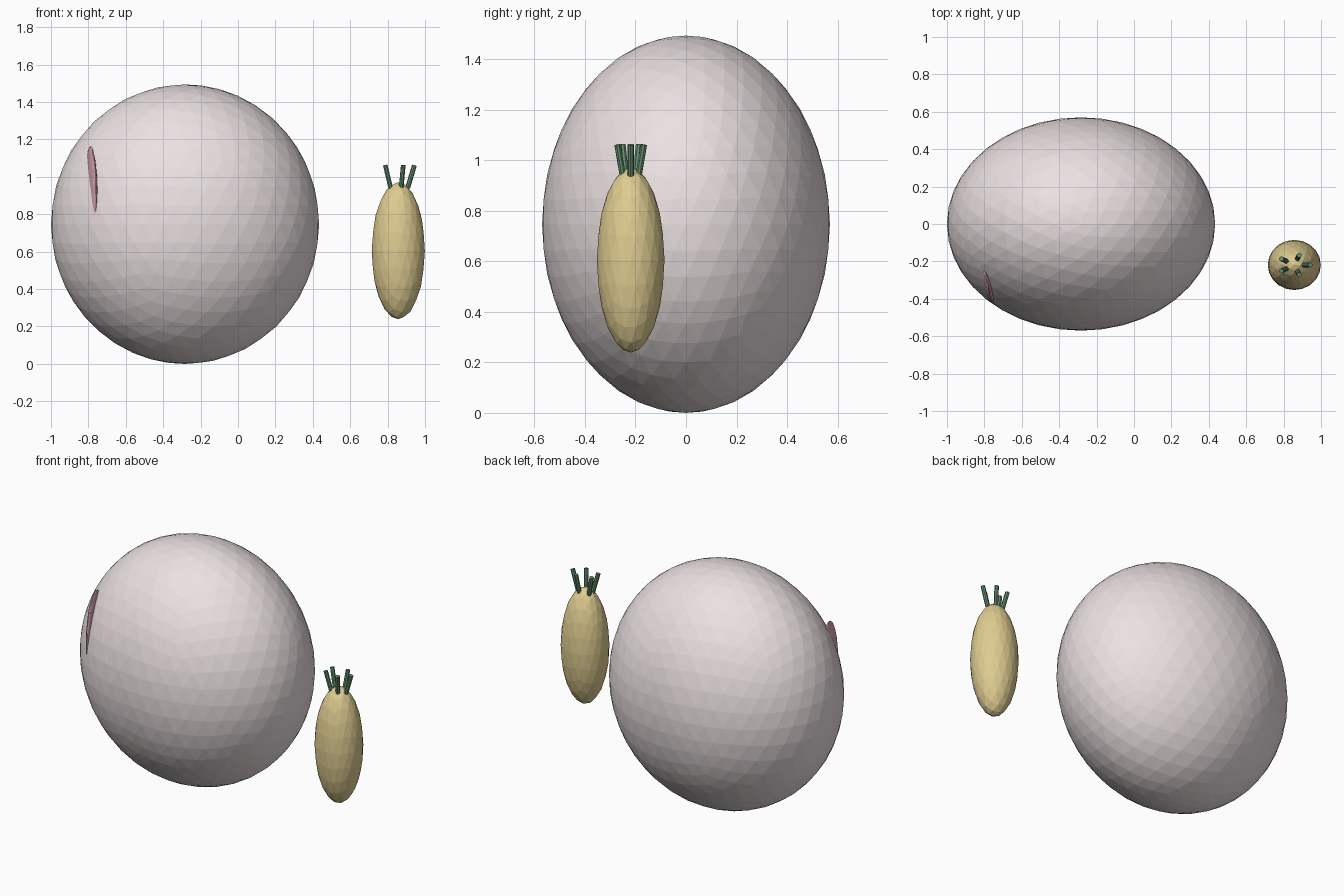
import bpy
from math import cos, sin, radians
from mathutils import Vector

if "Cube" in bpy.data.objects:
    bpy.data.objects.remove(bpy.data.objects["Cube"])


def material(name, rgb):
    m = bpy.data.materials.new(name)
    m.diffuse_color = (*rgb, 1)
    m.use_nodes = True
    m.node_tree.nodes["Principled BSDF"].inputs["Base Color"].default_value = m.diffuse_color
    return m


cream = material("pale_pink", (0.83, 0.75, 0.76))
rose = material("rose", (0.70, 0.38, 0.45))
yellow = material("straw_yellow", (0.73, 0.60, 0.28))
green = material("leaf_green", (0.13, 0.27, 0.16))


def ellipsoid(name, centre, radii, detail, mat, turn=0):
    """Faceted icosphere stretched to exact half-extents."""
    bpy.ops.mesh.primitive_ico_sphere_add(subdivisions=detail, radius=1)
    o = bpy.context.object
    o.name = name
    for i in range(3):
        reach = max(abs(v.co[i]) for v in o.data.vertices)
        for v in o.data.vertices:
            v.co[i] *= radii[i] / reach
    o.location = centre
    o.rotation_euler.z = radians(turn)
    o.data.materials.append(mat)
    return o


def rod(name, a, b, radius, mat):
    a, b = Vector(a), Vector(b)
    d = b - a
    bpy.ops.mesh.primitive_cylinder_add(vertices=8, radius=radius, depth=d.length,
                                        location=(a + b) / 2)
    o = bpy.context.object
    o.name = name
    o.rotation_euler = d.to_track_quat('Z', 'Y').to_euler()
    o.data.materials.append(mat)


# Large rounded body
ellipsoid("body", (-0.283, 0, 0.747), (0.717, 0.57, 0.747), 4, cream)

# Thin rose blade set into the front left of the body
ellipsoid("side_patch", (-0.788, -0.295, 0.87), (0.024, 0.132, 0.295), 3, rose, 13)

# Upright fruit
cx, cy = 0.857, -0.219
ellipsoid("fruit", (cx, cy, 0.605), (0.142, 0.134, 0.366), 3, yellow)

# Five stalks splaying from the fruit's top
for i in range(5):
    t = radians(72 * i)
    rod(f"stalk_{i + 1}",
        (cx + 0.05 * cos(t), cy + 0.033 * sin(t), 0.94),
        (cx + 0.086 * cos(t), cy + 0.055 * sin(t), 1.062), 0.013, green)
